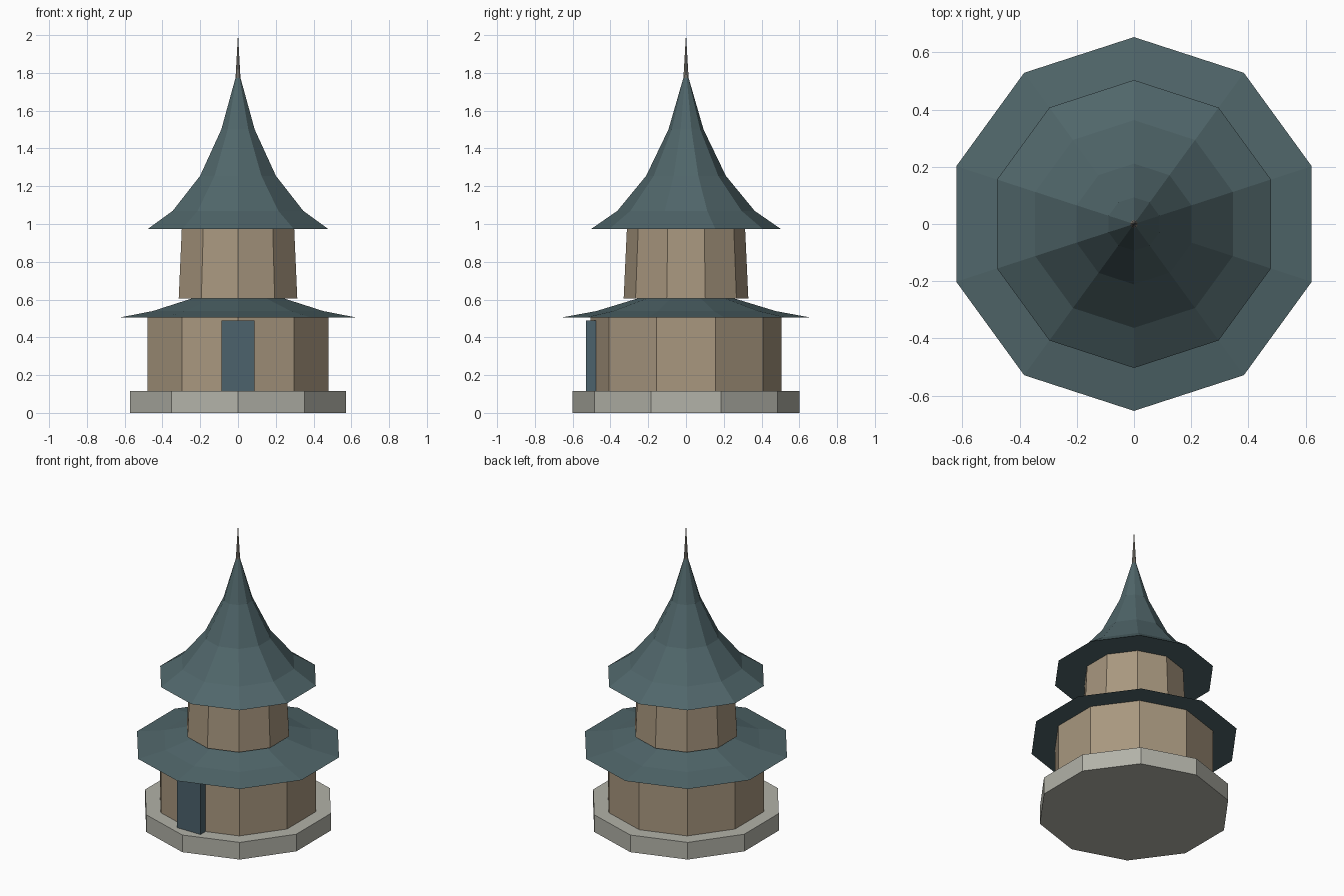
import bpy, bmesh, math

if "Cube" in bpy.data.objects:
    bpy.data.objects.remove(bpy.data.objects["Cube"])

SIDES = 10


def material(name, rgb):
    m = bpy.data.materials.new(name)
    lin = [((c / 255 + 0.055) / 1.055) ** 2.4 for c in rgb]
    m.diffuse_color = (*lin, 1)
    m.use_nodes = True
    m.node_tree.nodes["Principled BSDF"].inputs["Base Color"].default_value = m.diffuse_color
    return m


STONE = material("grey stone", (178, 178, 168))
WALL = material("tan plaster", (168, 151, 127))
ROOF = material("teal roof", (80, 102, 106))
DOOR = material("blue door", (76, 98, 108))
METAL = material("pale finial", (150, 145, 135))


def finish(name, bm, mat):
    bmesh.ops.recalc_face_normals(bm, faces=bm.faces)
    me = bpy.data.meshes.new(name)
    bm.to_mesh(me)
    bm.free()
    me.materials.append(mat)
    ob = bpy.data.objects.new(name, me)
    bpy.context.collection.objects.link(ob)
    return ob


def tier(name, profile, mat):
    """Closed ten-sided solid from (radius, z) rings, a corner facing front."""
    bm = bmesh.new()
    rings = []
    for r, z in profile:
        ring = []
        for i in range(SIDES):
            a = -math.pi / 2 + i * math.tau / SIDES
            ring.append(bm.verts.new((r * math.cos(a), r * math.sin(a), z)))
        rings.append(ring)
    for low, high in zip(rings, rings[1:]):
        for i in range(SIDES):
            j = (i + 1) % SIDES
            bm.faces.new((low[i], low[j], high[j], high[i]))
    bm.faces.new(rings[0][::-1])
    bm.faces.new(rings[-1])
    return finish(name, bm, mat)


def box(name, lo, hi, mat):
    bm = bmesh.new()
    bmesh.ops.create_cube(bm, size=1)
    for v in bm.verts:
        v.co = [(a + b) / 2 + c * (b - a) for a, b, c in zip(lo, hi, v.co)]
    return finish(name, bm, mat)


# Stone plinth and ground storey
tier("plinth", [(0.60, 0), (0.60, 0.117)], STONE)
tier("lower_wall", [(0.505, 0.117), (0.505, 0.506)], WALL)
box("door", (-0.088, -0.53, 0.117), (0.088, -0.45, 0.488), DOOR)

# Skirt roof and upper storey
tier("lower_roof", [(0.653, 0.506), (0.475, 0.539), (0.255, 0.606)], ROOF)
tier("upper_wall", [(0.33, 0.606), (0.313, 0.973)], WALL)

# Curved spire roof and finial
tier("spire_roof", [(0.503, 0.973), (0.363, 1.07), (0.211, 1.255),
                    (0.093, 1.50), (0.012, 1.78)], ROOF)
tier("finial", [(0.014, 1.77), (0.0005, 2.0)], METAL)
